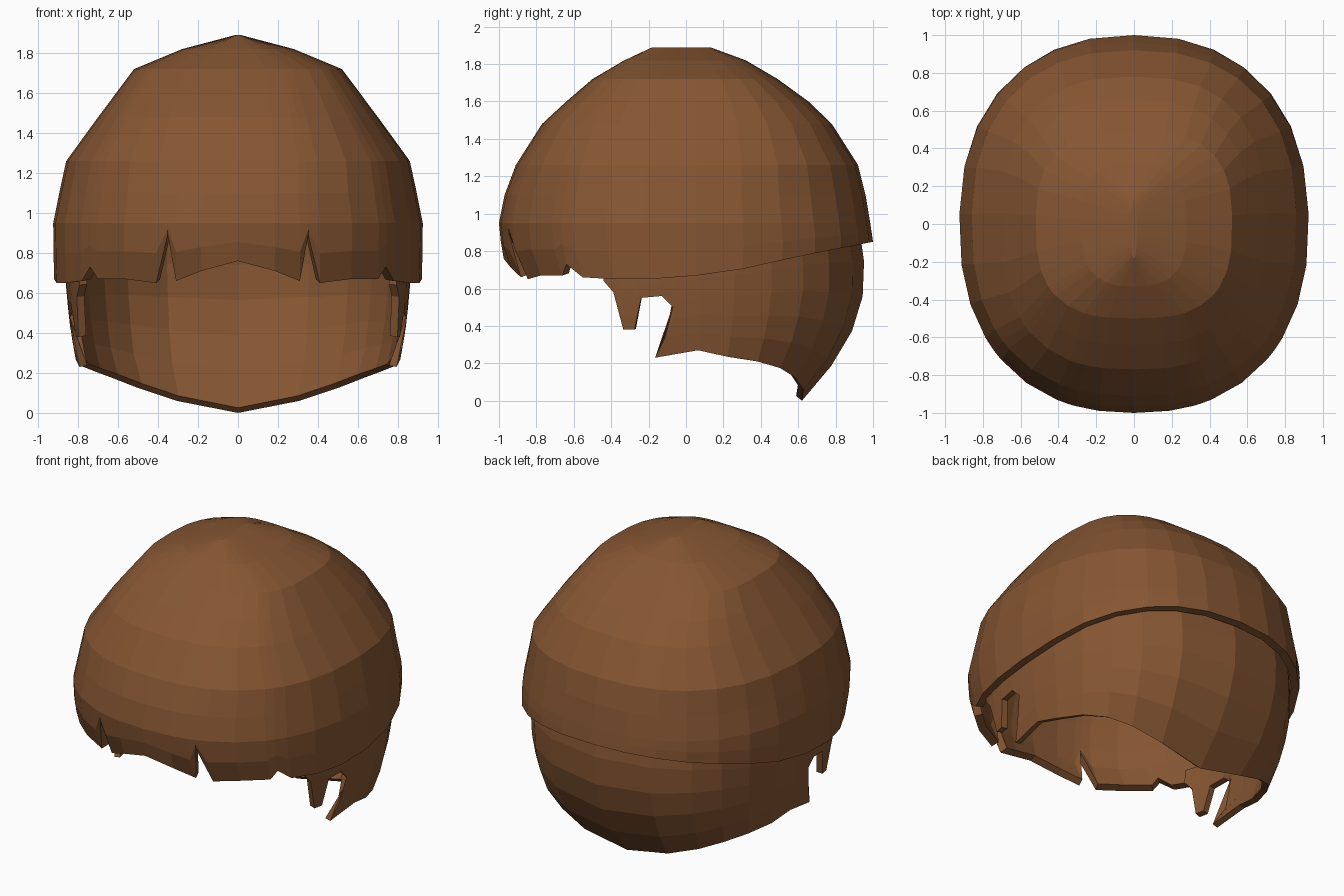
import bpy
import math

if "Cube" in bpy.data.objects:
    bpy.data.objects.remove(bpy.data.objects["Cube"])


def interp(table, v):
    """Linear interpolation in a list of (key, value, ...) rows sorted by key."""
    if v <= table[0][0]:
        return table[0][1:]
    for a, b in zip(table, table[1:]):
        if v <= b[0]:
            t = (v - a[0]) / (b[0] - a[0])
            return [p + (q - p) * t for p, q in zip(a[1:], b[1:])]
    return table[-1][1:]


def section_point(table, phi, z):
    """Point on a rounded-box cross-section; phi = 0 is the front, 90 the side."""
    w, front, back, power = interp(table, z)
    s, c = math.sin(math.radians(phi)), math.cos(math.radians(phi))
    x = w * abs(s) ** (2 / power)
    y = abs(c) ** (2 / power)
    return (x, -y * front if c > 0 else y * back, z)


def build_shell(name, half, closed, thickness):
    """Skin columns of the right half plus their mirror image, then thicken inward."""
    mirrored = [[(-x, y, z) for x, y, z in col] for col in reversed(half[:-1])]
    if closed:
        mirrored.pop()
    cols = half + mirrored
    n, rows = len(cols), len(half[0])
    verts = [p for col in cols for p in col]
    faces = []
    for i in range(n if closed else n - 1):
        j = (i + 1) % n
        for r in range(rows - 1):
            faces.append((i * rows + r, i * rows + r + 1, j * rows + r + 1, j * rows + r))
    if closed:
        faces.append([i * rows for i in range(n)])
    mesh = bpy.data.meshes.new(name)
    mesh.from_pydata(verts, [], faces)
    mesh.update()
    mesh.materials.append(brown)
    obj = bpy.data.objects.new(name, mesh)
    bpy.context.collection.objects.link(obj)
    solid = obj.modifiers.new("thickness", 'SOLIDIFY')
    solid.thickness = thickness
    solid.offset = -1
    return obj


brown = bpy.data.materials.new("brown hair")
brown.diffuse_color = (0.235, 0.092, 0.032, 1)
brown.use_nodes = True
brown.node_tree.nodes["Principled BSDF"].inputs["Base Color"].default_value = brown.diffuse_color

# Sections: z, half width, front reach, back reach, squareness
CAP = [
    (0.65, 0.920, 0.91, 0.97, 2.3),
    (0.76, 0.922, 0.975, 0.99, 2.3),
    (0.85, 0.925, 0.99, 1.00, 2.3),
    (0.95, 0.925, 1.00, 0.985, 2.3),
    (1.10, 0.895, 0.97, 0.96, 2.3),
    (1.26, 0.860, 0.91, 0.92, 2.4),
    (1.48, 0.700, 0.77, 0.78, 2.6),
    (1.60, 0.610, 0.64, 0.655, 2.7),
    (1.72, 0.520, 0.50, 0.49, 2.8),
    (1.82, 0.280, 0.33, 0.32, 2.8),
    (1.89, 0.015, 0.18, 0.13, 2.5),
]
NAPE = [
    (0.00, 0.69, 0.90, 0.62, 2.3),
    (0.25, 0.81, 0.92, 0.83, 2.3),
    (0.42, 0.84, 0.94, 0.91, 2.3),
    (0.62, 0.86, 0.95, 0.96, 2.3),
    (0.85, 0.87, 0.94, 0.945, 2.3),
    (0.95, 0.85, 0.92, 0.92, 2.3),
]

# Rim height of the cap along y, behind the fringe
RIM = [(-0.2, 0.65), (0.2, 0.68), (0.6, 0.77), (1.0, 0.85)]


def rim_height(phi):
    return interp(RIM, section_point(CAP, phi, 0.85)[1])[0]


# Cap: fringe columns with V-shaped notches, then an even run round the back
fringe = [(0, 0.76), (9, 0.71), (16.6, 0.66), (19.2, 0.89), (23.2, 0.65), (35, 0.67),
          (47, 0.67), (51, 0.73), (56, 0.66), (68, 0.65), (80, 0.65)]
columns = fringe + [(phi, rim_height(phi)) for phi in (92, 105, 118, 131, 144, 156, 168, 180)]
levels = [1.89, 1.82, 1.72, 1.60, 1.48, 1.26, 1.10, 0.95]
cap = []
for phi, rim in columns:
    zs = levels + [(0.95 + rim) / 2, rim]
    cap.append([section_point(CAP, phi, z) for z in zs])
build_shell("hair_cap", cap, True, 0.05)

# Nape: angle, bottom height, forward sweep of the lower end (hooked side lock)
locks = [(65.6, 0.64, 0), (69, 0.58, 0), (72.1, 0.38, 0), (75.8, 0.38, 0), (78.1, 0.55, 0),
         (84.2, 0.56, 0), (87.6, 0.49, 0), (90, 0.23, 8), (93, 0.27, 0), (103, 0.235, 0),
         (115.5, 0.21, 0), (128, 0.175, 0), (141, 0.125, 0), (158, 0.06, 0), (180, 0.0, 0)]
nape = []
for phi, low, sweep in locks:
    top = rim_height(phi) + 0.08
    nape.append([section_point(NAPE, phi - sweep * (k / 5) ** 2, top + (low - top) * k / 5)
                 for k in range(6)])
build_shell("nape_hair", nape, False, 0.04)
